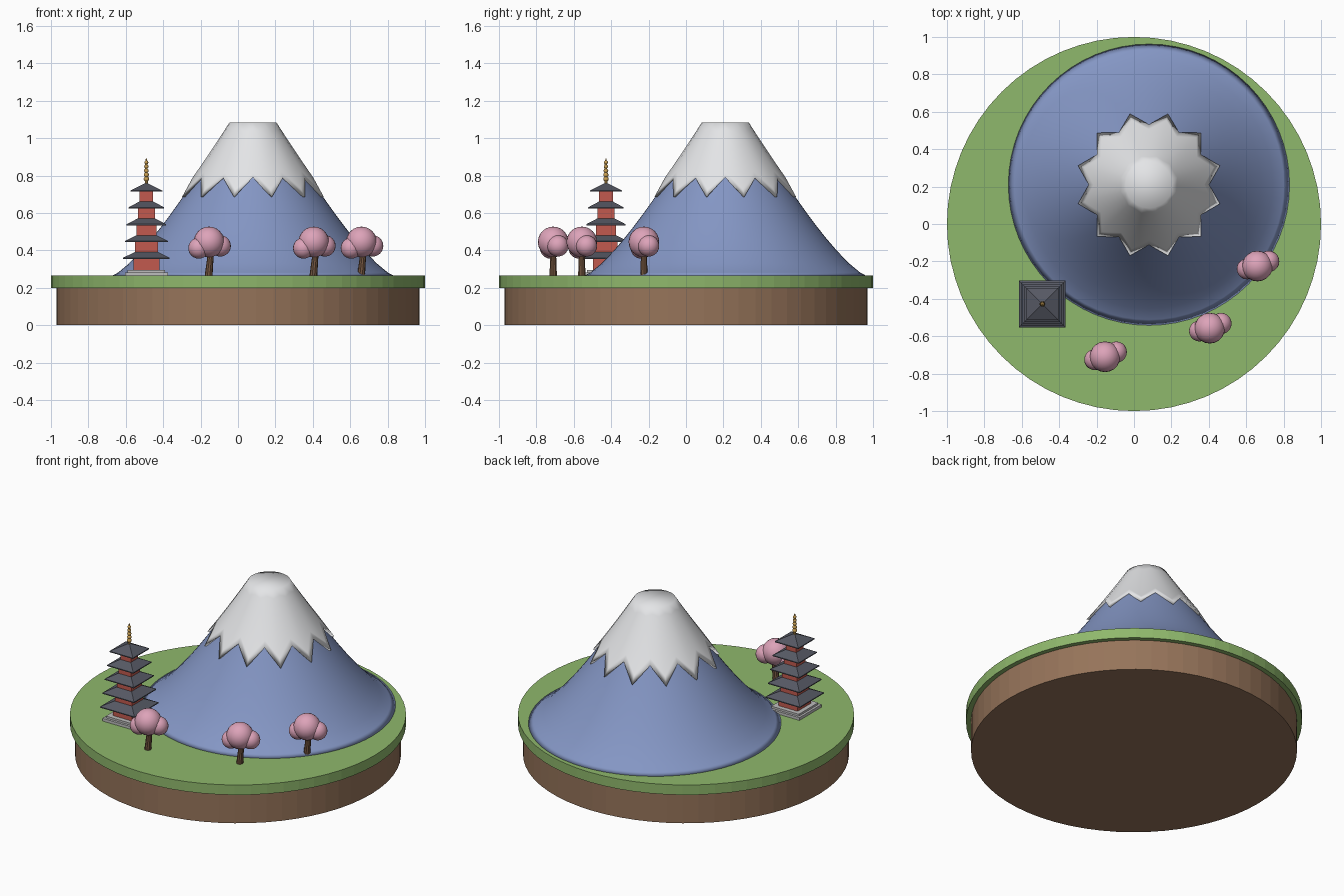
import bpy, bmesh, math
from mathutils import Vector

cube = bpy.data.objects.get("Cube")
if cube:
    bpy.data.objects.remove(cube, do_unlink=True)


def material(name, hex_code):
    """Flat material from an sRGB hex colour."""
    rgb = [int(hex_code[i:i + 2], 16) / 255 for i in (0, 2, 4)]
    lin = [c / 12.92 if c < 0.04 else ((c + 0.055) / 1.055) ** 2.4 for c in rgb]
    mat = bpy.data.materials.new(name)
    mat.use_nodes = True
    mat.diffuse_color = (*lin, 1)
    mat.node_tree.nodes["Principled BSDF"].inputs["Base Color"].default_value = (*lin, 1)
    return mat


GRASS = material("grass green", "8FB86C")
SOIL = material("soil brown", "96745A")
ROCK = material("mountain blue", "8496C4")
SNOW = material("snow white", "E4E5E7")
STONE = material("pale stone", "BDBDBD")
WALL = material("red wall", "C25A4E")
ROOF = material("slate roof", "565964")
GOLD = material("gold", "CFA455")
BARK = material("bark brown", "745640")
PINK = material("blossom pink", "DDA3B9")


def finish(name, bm, mat, smooth=False):
    bmesh.ops.recalc_face_normals(bm, faces=bm.faces)
    mesh = bpy.data.meshes.new(name)
    bm.to_mesh(mesh)
    bm.free()
    for poly in mesh.polygons:
        poly.use_smooth = smooth
    mesh.materials.append(mat)
    obj = bpy.data.objects.new(name, mesh)
    bpy.context.collection.objects.link(obj)
    return obj


def loft(name, rings, mat, smooth=False):
    """Skin a list of equal-length point rings and cap both ends."""
    bm = bmesh.new()
    loops = [[bm.verts.new(p) for p in ring] for ring in rings]
    n = len(loops[0])
    for a, b in zip(loops, loops[1:]):
        for i in range(n):
            j = (i + 1) % n
            bm.faces.new((a[i], a[j], b[j], b[i]))
    bm.faces.new(loops[0])
    bm.faces.new(loops[-1])
    return finish(name, bm, mat, smooth)


def circle(x, y, z, r, n, turn=0.0):
    return [(x + r * math.cos(turn + math.tau * i / n),
             y + r * math.sin(turn + math.tau * i / n), z) for i in range(n)]


def square(x, y, z, half):
    return circle(x, y, z, half * math.sqrt(2), 4, math.pi / 4)


# Round island
GROUND = 0.265
loft("soil_base", [circle(0, 0, z, 0.97, 64) for z in (0, 0.2)], SOIL)
loft("grass_disc", [circle(0, 0, z, 1, 64) for z in (0.2, GROUND)], GRASS)

# Mountain with a concave flank
MX, MY, PEAK = 0.08, 0.21, 1.085


def flank(z):
    t = max(0, (z - GROUND) / (PEAK - GROUND))
    return 0.125 + 0.63 * (1 - t ** 0.77)


steps = [0, 0.02] + [0.08 * k for k in range(1, 13)]
heights = [GROUND + t * (PEAK - GROUND) for t in steps]
loft("mountain", [circle(MX, MY, z, flank(z) - 0.003, 64) for z in heights], ROCK, True)

# Snow cap: a thin shell with twelve hanging points
TEETH, ROWS = 12, 8


def snow_ring(t, offset):
    ring = []
    for i in range(TEETH * 2):
        angle = math.pi * i / TEETH
        low = 0.685 if i % 2 else 0.79
        z = PEAK + (low - PEAK) * t
        r = flank(z) + offset * t
        ring.append((MX + r * math.cos(angle), MY + r * math.sin(angle), z))
    return ring


snow_rings = [snow_ring(k / ROWS, 0.014) for k in range(ROWS + 1)]
snow_rings.append(snow_ring(1, -0.012))
loft("snow_cap", snow_rings, SNOW, True)

# Pagoda plinth
PX, PY = -0.49, -0.428
loft("plinth_lower", [square(PX, PY, z, 0.115) for z in (GROUND, 0.283)], STONE)
loft("plinth_upper", [square(PX, PY, z, 0.1) for z in (0.283, 0.296)], STONE)

# Pagoda storeys and roofs, shrinking upward
STOREYS = 5
for k in range(STOREYS):
    z = 0.294 + 0.09 * k
    wall = 0.07 - 0.0083 * k
    eave = 0.125 - 0.01 * k
    top = 0.003 if k == STOREYS - 1 else wall - 0.006
    rise = 0.047 if k == STOREYS - 1 else 0.036
    loft(f"wall_{k + 1}", [square(PX, PY, h, wall) for h in (z, z + 0.066)], WALL)
    loft(f"roof_{k + 1}", [square(PX, PY, z + 0.06, eave),
                           square(PX, PY, z + 0.066, eave),
                           square(PX, PY, z + 0.06 + rise, top)], ROOF)

# Gold finial with shrinking beads
loft("finial_rod", [circle(PX, PY, 0.75, 0.008, 10), circle(PX, PY, 0.86, 0.007, 10),
                    circle(PX, PY, 0.89, 0.003, 10)], GOLD, False)


def ball(name, centre, radius, mat, detail):
    bm = bmesh.new()
    bmesh.ops.create_uvsphere(bm, u_segments=detail, v_segments=detail // 2 + 2, radius=radius)
    bmesh.ops.translate(bm, verts=bm.verts, vec=Vector(centre))
    return finish(name, bm, mat, True)


for k in range(5):
    ball(f"finial_bead_{k + 1}", (PX, PY, 0.782 + 0.022 * k), 0.0145 - 0.001 * k, GOLD, 12)

# Blossom trees: leaning trunk and three puffs
PUFFS = [("middle", 0, 0, 0.445, 0.082),
         ("right", -0.055, -0.015, 0.412, 0.056),
         ("left", 0.06, 0.025, 0.424, 0.057)]
for k, (x, y) in enumerate([(-0.155, -0.71), (0.405, -0.557), (0.66, -0.225)], 1):
    loft(f"trunk_{k}", [circle(x - 0.002, y, GROUND, 0.021, 10),
                        circle(x + 0.012, y, 0.41, 0.015, 10)], BARK)
    for side, dx, dy, z, r in PUFFS:
        ball(f"blossom_{k}_{side}", (x + dx, y + dy, z), r, PINK, 20)
